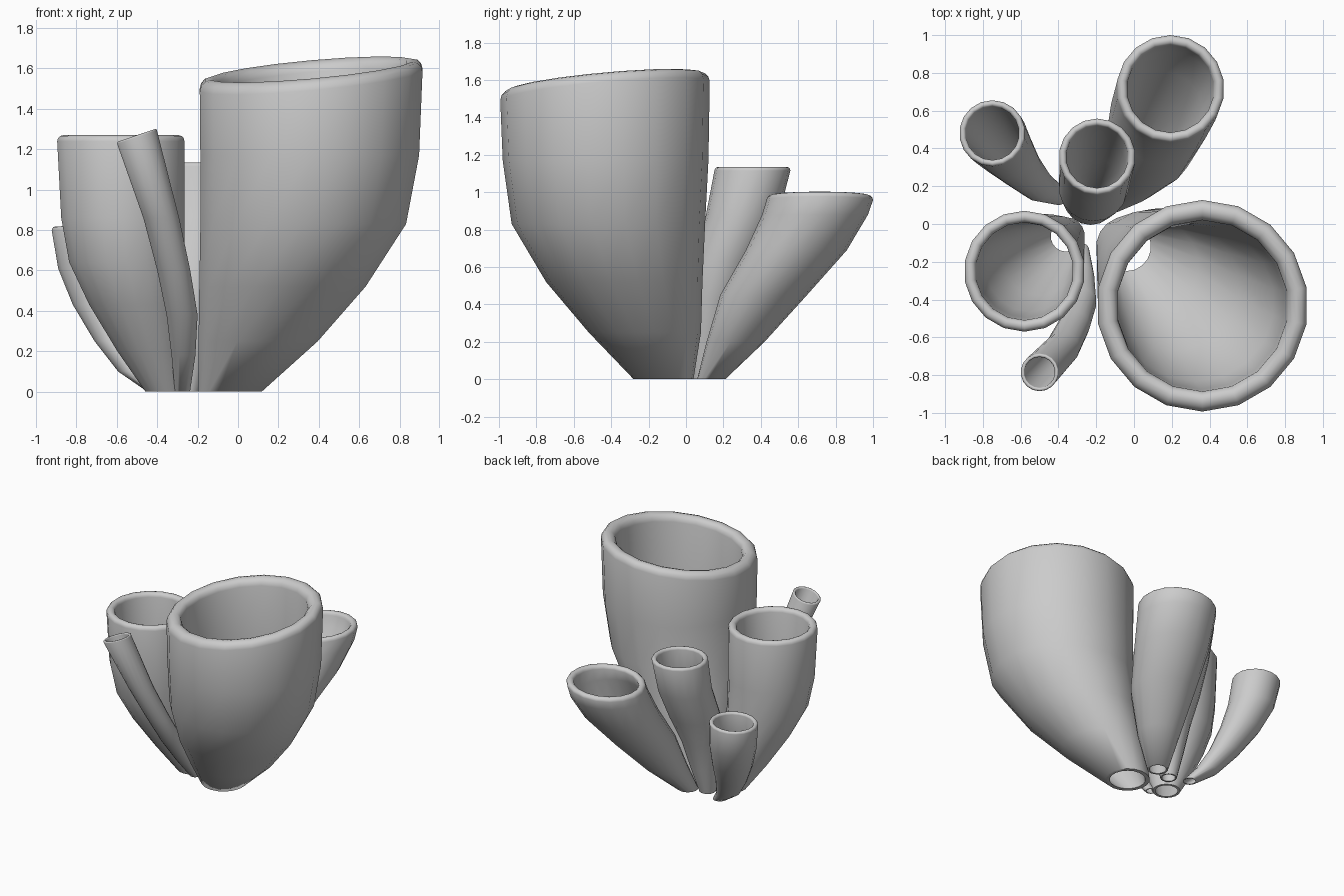
import bpy, bmesh, math

SIDES = 18
WALL = 0.81  # inner radius / outer radius


def tube(name, rings, slope=(0.0, 0.0)):
    """Open hollow tube through rings (x, y, z, radius); slope tilts the mouth."""
    tx, ty, tz, tr = rings[-1]
    lip = tr * (1 - WALL) / 2
    mid = tr - lip

    # outer wall going up, rounded lip, inner wall going down
    loops = [(x, y, z, r, 0) for x, y, z, r in rings[:-1]]
    for i in range(7):
        a = math.pi * i / 6
        loops.append((tx, ty, tz - lip + lip * math.sin(a), mid + lip * math.cos(a), 1))
    loops += [(x, y, z, r * WALL, 0) for x, y, z, r in reversed(rings[:-1])]

    bm = bmesh.new()
    verts = []
    for x, y, z, r, tilt in loops:
        row = []
        for k in range(SIDES):
            a = 2 * math.pi * k / SIDES + math.pi / 2
            dx, dy = r * math.cos(a), r * math.sin(a)
            dz = tilt * (slope[0] * dx + slope[1] * dy)
            row.append(bm.verts.new((x + dx, y + dy, z + dz)))
        verts.append(row)
    # the last loop joins the first, closing the flat base ring
    for i, row in enumerate(verts):
        nxt = verts[(i + 1) % len(verts)]
        for k in range(SIDES):
            j = (k + 1) % SIDES
            bm.faces.new((row[k], row[j], nxt[j], nxt[k]))
    bmesh.ops.recalc_face_normals(bm, faces=bm.faces)

    mesh = bpy.data.meshes.new(name)
    bm.to_mesh(mesh)
    bm.free()
    obj = bpy.data.objects.new(name, mesh)
    bpy.context.collection.objects.link(obj)
    bpy.ops.object.select_all(action='DESELECT')
    obj.select_set(True)
    bpy.context.view_layer.objects.active = obj
    bpy.ops.object.shade_smooth_by_angle(angle=math.radians(50))


# large front right tube
tube("large_tube", [
    (-0.04, -0.12, 0, 0.16), (0.10, -0.22, 0.25, 0.30), (0.22, -0.33, 0.52, 0.418),
    (0.323, -0.415, 0.83, 0.517), (0.355, -0.43, 1.17, 0.55), (0.362, -0.433, 1.595, 0.56)],
    (0.09, 0.09))

# left tube
tube("left_tube", [
    (-0.36, -0.065, 0, 0.10), (-0.43, -0.12, 0.2, 0.17), (-0.50, -0.185, 0.43, 0.24),
    (-0.55, -0.23, 0.64, 0.29), (-0.57, -0.245, 0.86, 0.31), (-0.58, -0.25, 1.27, 0.32)])

# thin front tube
tube("thin_front_tube", [
    (-0.275, -0.14, 0, 0.038), (-0.27, -0.28, 0.18, 0.06), (-0.277, -0.42, 0.38, 0.078),
    (-0.318, -0.54, 0.6, 0.083), (-0.38, -0.66, 0.86, 0.09), (-0.50, -0.785, 1.27, 0.10)],
    (0.34, 0.0))

# back right tube
tube("back_tube", [
    (-0.11, 0.135, 0, 0.075), (-0.01, 0.265, 0.2, 0.155), (0.08, 0.415, 0.45, 0.232),
    (0.145, 0.59, 0.69, 0.27), (0.185, 0.69, 0.88, 0.283), (0.193, 0.715, 0.985, 0.285)],
    (0.07, 0.0))

# middle back tube
tube("middle_tube", [
    (-0.25, 0.09, 0, 0.06), (-0.24, 0.11, 0.2, 0.105), (-0.23, 0.14, 0.42, 0.145),
    (-0.215, 0.20, 0.63, 0.185), (-0.20, 0.30, 0.87, 0.195), (-0.195, 0.355, 1.135, 0.203)])

# short back left tube
tube("short_tube", [
    (-0.40, 0.15, 0, 0.05), (-0.51, 0.205, 0.1, 0.085), (-0.60, 0.295, 0.25, 0.112),
    (-0.675, 0.385, 0.43, 0.145), (-0.725, 0.45, 0.61, 0.168), (-0.75, 0.48, 0.825, 0.175)],
    (0.05, 0.0))
